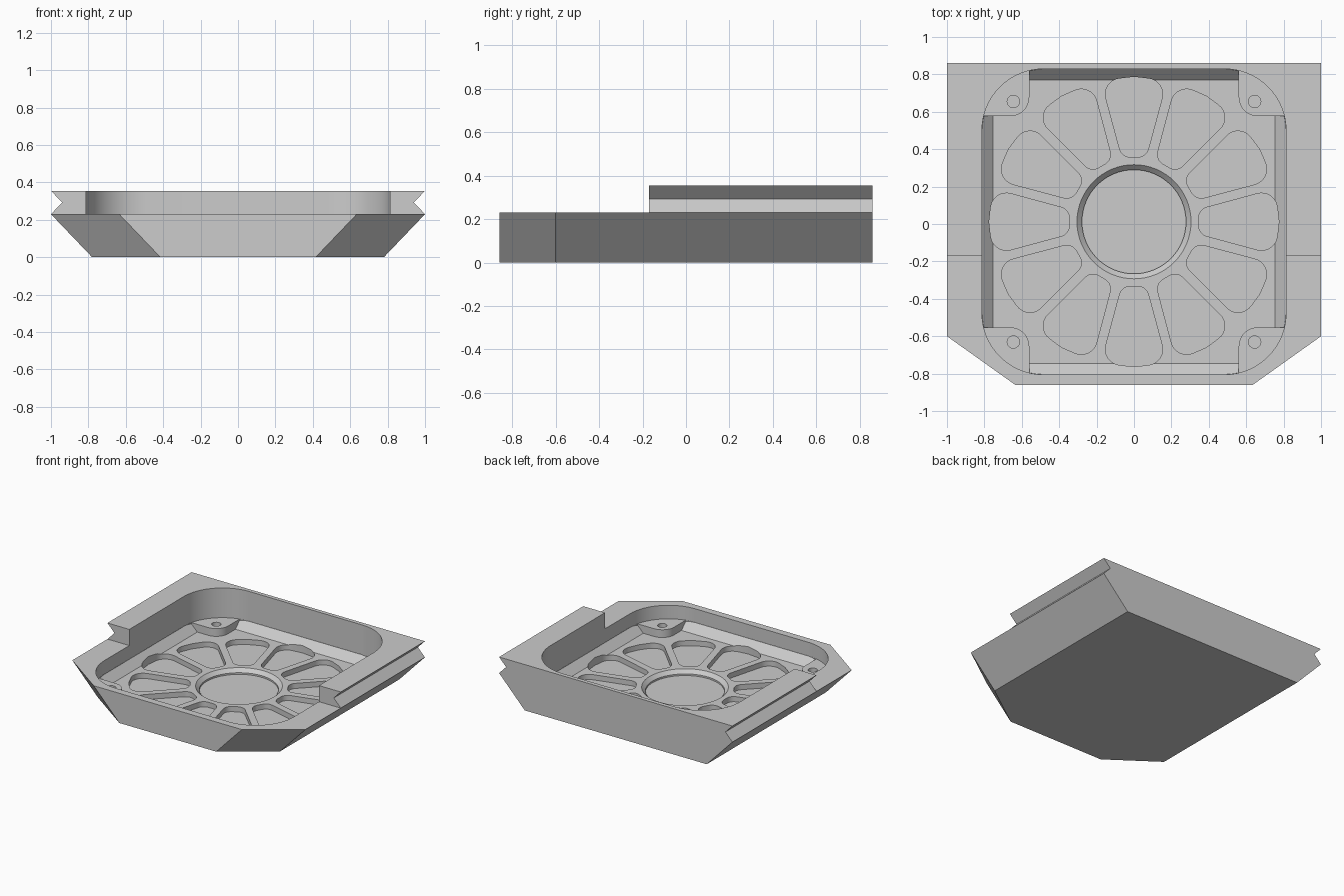
import bpy, bmesh, math
from mathutils import Vector, Matrix

if "Cube" in bpy.data.objects:
    bpy.data.objects.remove(bpy.data.objects["Cube"], do_unlink=True)

grey = bpy.data.materials.new("plain grey")
grey.use_nodes = True
GREY = (0.604, 0.604, 0.604, 1)
grey.diffuse_color = GREY
grey.node_tree.nodes["Principled BSDF"].inputs["Base Color"].default_value = GREY

CY = 0.012        # centre of the pocket in y
FLOOR, LEDGE, DECK, TOP = 0.065, 0.125, 0.23, 0.355
RECESS = 0.025


def loft(bm, rings):
    """Closed solid through rings of equal point count."""
    loops = [[bm.verts.new(p) for p in ring] for ring in rings]
    n = len(loops[0])
    for a, b in zip(loops, loops[1:]):
        for i in range(n):
            j = (i + 1) % n
            bm.faces.new((a[i], a[j], b[j], b[i]))
    bm.faces.new(loops[0][::-1])
    bm.faces.new(loops[-1])


def make(name, *solids):
    bm = bmesh.new()
    for rings in solids:
        loft(bm, rings)
    bmesh.ops.recalc_face_normals(bm, faces=bm.faces)
    mesh = bpy.data.meshes.new(name)
    bm.to_mesh(mesh)
    bm.free()
    mesh.materials.append(grey)
    ob = bpy.data.objects.new(name, mesh)
    bpy.context.collection.objects.link(ob)
    return ob


def at(pts, z):
    return [Vector((p[0], p[1], z)) for p in pts]


def prism(pts, z0, z1):
    return [at(pts, z0), at(pts, z1)]


def square(grow):
    """Outline of the pocket, without rounding, grown by a margin."""
    x, y = 0.813 + grow, 0.817 + grow
    return [(-x, CY - y), (x, CY - y), (x, CY + y), (-x, CY + y)]


def circle(x, y, r, n):
    return [(x + r * math.cos(math.tau * i / n), y + r * math.sin(math.tau * i / n))
            for i in range(n)]


def fillet(pts, radii, n=8):
    """Round each corner of a convex outline by its own radius."""
    out = []
    pts = at(pts, 0)
    for i, (p, r) in enumerate(zip(pts, radii)):
        if not r:
            out.append(p)
            continue
        a = (pts[i - 1] - p).normalized()
        b = (pts[(i + 1) % len(pts)] - p).normalized()
        half = a.angle(b) / 2
        centre = p + (a + b).normalized() * r / math.sin(half)
        reach = r / math.tan(half)
        start, end = p + a * reach - centre, p + b * reach - centre
        out += [centre + start.slerp(end, k / n).normalized() * r for k in range(n + 1)]
    return out


def combine(target, tool, operation="DIFFERENCE"):
    mod = target.modifiers.new("combine", "BOOLEAN")
    mod.operation = operation
    mod.solver = "EXACT"
    mod.object = tool
    bpy.context.view_layer.objects.active = target
    bpy.ops.object.modifier_apply(modifier=mod.name)
    bpy.data.objects.remove(tool, do_unlink=True)


# tapered base with two cut front corners
def base_outline(side, nose):
    return [(-side, 0.86), (-side, -0.6), (-nose, -0.86),
            (nose, -0.86), (side, -0.6), (side, 0.86)]


tray = make("tray_body", [at(base_outline(0.78, 0.415), 0), at(base_outline(1, 0.635), DECK)])

# raised rear rim with a V groove along each side
half = [(0.9, 0.15), (1, DECK), (0.94, (DECK + TOP) / 2), (1, TOP)]
profile = half + [(-x, z) for x, z in reversed(half)]
rim = make("rear_rim", [[Vector((x, y, z)) for x, z in profile] for y in (-0.17, 0.86)])
combine(tray, rim, "UNION")

# rounded square pocket down to the corner ledges
pocket = fillet(square(0), [0.33] * 4, 16)
combine(tray, make("pocket_cutter", prism(pocket, LEDGE, 0.6)))

# lower floor with sloped edges, leaving four screw bosses in the corners
lower = make("floor_cutter", prism(fillet(square(-0.001), [0.33] * 4, 16), 0.01, 0.15))
slope = make("slope", [at(square(-0.06), FLOOR), at(square(0.075), 0.2)])
combine(lower, slope, "INTERSECT")
bosses = []
for sx in (-1, 1):
    for sy in (-1, 1):
        corner = [(sx * x, CY + sy * y) for x, y in
                  ((0.56, 0.565), (0.95, 0.565), (0.95, 0.95), (0.56, 0.95))]
        bosses.append(prism(fillet(corner, [0.1, 0, 0, 0]), 0.03, 0.3))
combine(lower, make("boss_blocks", *bosses))
combine(tray, lower)

# screw holes
holes = [prism(circle(sx * 0.645, CY + sy * 0.643, 0.033, 24), 0.06, 0.2)
         for sx in (-1, 1) for sy in (-1, 1)]
combine(tray, make("hole_cutter", *holes))

# ring of twelve petal recesses
petal = fillet([(-0.176, 0.755), (0, 0.775), (0.176, 0.755), (0.065, 0.345), (-0.065, 0.345)],
               [0.085, 0, 0.085, 0.06, 0.06])
petals = []
for k in range(12):
    turn = Matrix.Translation((0, CY, 0)) @ Matrix.Rotation(math.tau * k / 12, 4, "Z")
    petals.append(prism([turn @ p for p in petal], RECESS, 0.12))
combine(tray, make("petal_cutter", *petals))

# round hub recess with a bevelled lip
hub = [at(circle(0, CY, r, 64), z) for r, z in
       ((0.278, RECESS), (0.278, FLOOR - 0.027), (0.36, FLOOR + 0.055))]
combine(tray, make("hub_cutter", hub))

# smooth the curved walls, keep the edges crisp
bpy.ops.object.select_all(action="DESELECT")
tray.select_set(True)
bpy.context.view_layer.objects.active = tray
bpy.ops.object.shade_smooth_by_angle(angle=math.radians(25))
